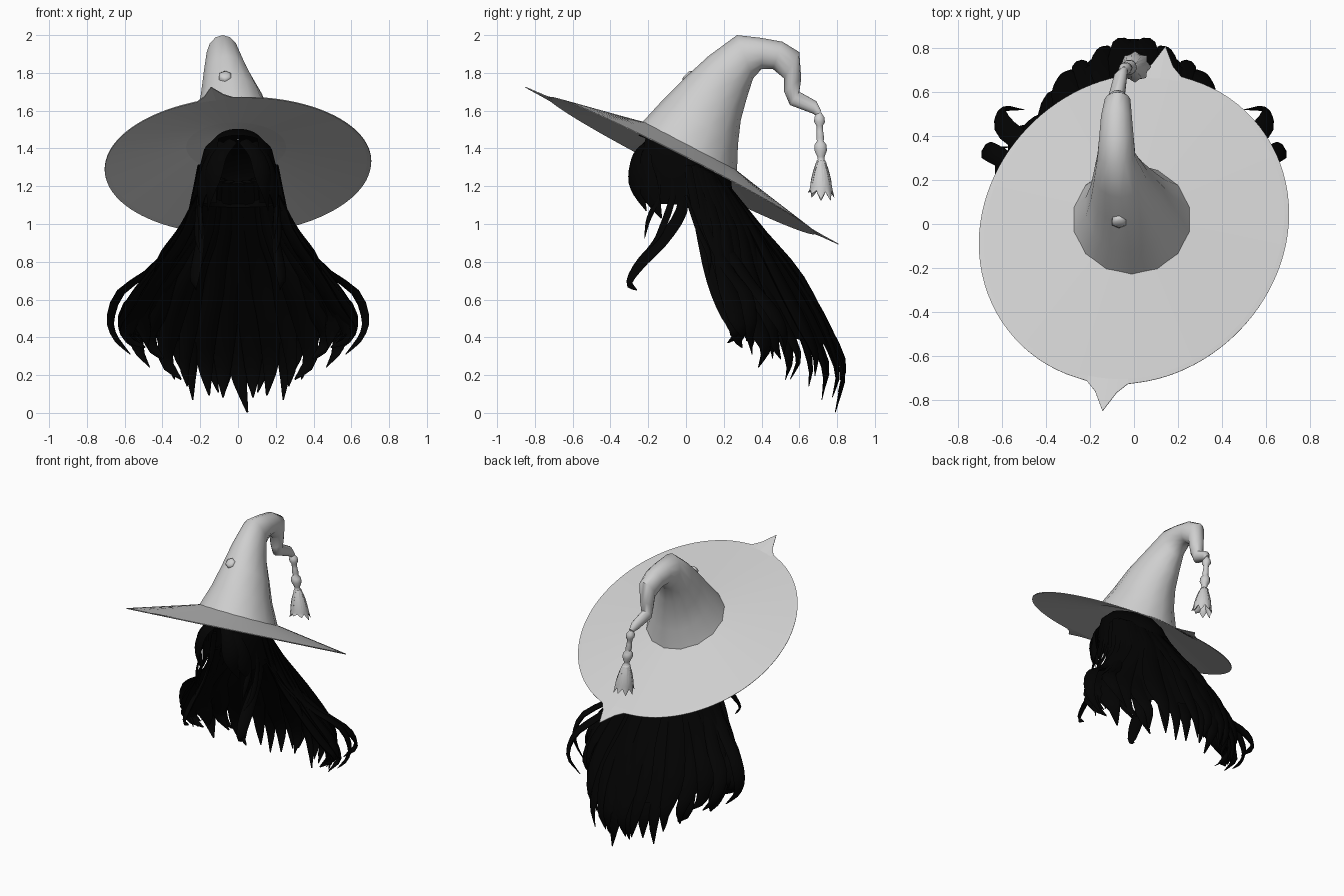
import bpy, math, random
from mathutils import Vector

if "Cube" in bpy.data.objects:
    bpy.data.objects.remove(bpy.data.objects["Cube"])

random.seed(4)
TAU = 2 * math.pi


def material(name, c):
    m = bpy.data.materials.new(name)
    m.diffuse_color = (c, c, c, 1)
    m.use_nodes = True
    m.node_tree.nodes["Principled BSDF"].inputs["Base Color"].default_value = m.diffuse_color
    return m


HAT = material("hat_grey", 0.62)
HAIR = material("hair_black", 0.0007)


def make(name, verts, faces, mat, angle=50):
    me = bpy.data.meshes.new(name)
    me.from_pydata([tuple(v) for v in verts], [], faces)
    me.materials.append(mat)
    me.shade_smooth()
    me.set_sharp_from_angle(angle=math.radians(angle))
    ob = bpy.data.objects.new(name, me)
    bpy.context.collection.objects.link(ob)
    return ob


def grid_faces(rows, n, closed=True, off=0):
    return [(off + r * n + i, off + r * n + (i + 1) % n,
             off + (r + 1) * n + (i + 1) % n, off + (r + 1) * n + i)
            for r in range(rows - 1) for i in range(n if closed else n - 1)]


def loft(rings, off=0):
    """Closed tube through rings of equal length, with end caps."""
    n = len(rings[0])
    f = grid_faces(len(rings), n, True, off)
    f.append(tuple(off + i for i in reversed(range(n))))
    f.append(tuple(off + (len(rings) - 1) * n + i for i in range(n)))
    return [p for r in rings for p in r], f


def spline(pts, t):
    """Catmull-Rom point at t in 0..1."""
    p = [Vector(q) for q in pts]
    p = [2 * p[0] - p[1]] + p + [2 * p[-1] - p[-2]]
    s = min(t, 0.9999) * (len(p) - 3)
    i = int(s)
    f = s - i
    a, b, c, d = p[i:i + 4]
    return 0.5 * (2 * b + (c - a) * f + (2 * a - 5 * b + 4 * c - d) * f * f
                  + (3 * b - a - 3 * c + d) * f ** 3)


# Crown: each section is front (y, z), back (y, z), centre x, half width
sections = [
    (-.23, 1.54, .27, 1.28, -.01, .27), (-.12, 1.66, .275, 1.42, -.02, .205),
    (0, 1.78, .29, 1.55, -.035, .165), (.12, 1.89, .32, 1.66, -.06, .125),
    (.27, 2.0, .355, 1.77, -.08, .088), (.40, 1.985, .40, 1.82, -.08, .08),
    (.51, 1.965, .46, 1.82, -.08, .072), (.60, 1.91, .52, 1.77, -.075, .06),
    (.61, 1.77, .52, 1.70, -.075, .045), (.60, 1.70, .55, 1.63, -.08, .038),
    (.69, 1.65, .67, 1.585, -.06, .03), (.715, 1.60, .695, 1.57, -.045, .015)]


def section_ring(s, n):
    f, b = Vector((s[4], s[0], s[1])), Vector((s[4], s[2], s[3]))
    return [(f + b) / 2 + (f - b) / 2 * math.cos(TAU * i / n)
            + Vector((s[5] * math.sin(TAU * i / n), 0, 0)) for i in range(n)]


v, f = loft([section_ring(s, 14) for s in sections])
make("crown", v, f[:-2] + f[-1:], HAT)

# Brim: shallow tilted cone, oval along a diagonal, with a pointed tip at front and back
N = 96
rings = [[], [], [], []]
for i in range(N):
    a = math.radians(80.2) + TAU * i / N
    d = min(i % 48, 48 - i % 48) / 48 * math.pi
    base = 0.702 + 0.035 * math.cos(2 * a - math.pi / 2)
    tip = base + 0.128 * max(0, 1 - d / 0.15) ** 2
    for ring, r, lift in ((rings[0], tip, 0), (rings[1], base * 0.97, 0.006)):
        x, y = r * math.cos(a), r * math.sin(a) - 0.022
        ring.append((x, y, 1.298 - 0.515 * y + 0.08 * x + lift))
    for ring, rx, ry, z in ((rings[2], .265, .25, 1.42), (rings[3], .06, .06, 1.47)):
        x, y = rx * math.cos(a) - 0.01, ry * math.sin(a) + 0.02
        ring.append((x, y, z - 0.52 * y))
v, f = loft(rings)
brim = make("brim", v, f[:-2] + f[-1:], HAT)
brim.data.shade_flat()
sol = brim.modifiers.new("thickness", 'SOLIDIFY')
sol.thickness = 0.005
sol.offset = 0

# Button on the crown front
bn = Vector((0, -0.7, 0.71))
bu = Vector((1, 0, 0))
bw = bn.cross(bu)
rings = [[Vector((-.068, .012, 1.78)) + bn * h + (bu * math.cos(TAU * i / 6 + .5)
          + bw * math.sin(TAU * i / 6 + .5)) * r for i in range(6)]
         for r, h in ((.036, -.03), (.036, .008), (.022, .018))]
make("button", *loft(rings), HAT, 60)

# Tassel cord: turned profile of radius and height
prof = [(.012, 1.59), (.028, 1.565), (.03, 1.54), (.018, 1.52), (.018, 1.49), (.022, 1.455),
        (.018, 1.44), (.033, 1.42), (.035, 1.39), (.02, 1.355), (.018, 1.34), (.03, 1.325)]
rings = [[(-.045 + .12 * (1.59 - z) + r * math.cos(TAU * i / 10),
           .705 + .04 * (1.59 - z) + r * math.sin(TAU * i / 10), z) for i in range(10)]
         for r, z in prof]
make("tassel_cord", *loft(rings), HAT)


def lock(pts, w, flat=0.35, steps=14, out=None, n=6):
    """Rings of a flattened strand that tapers to a point along a path."""
    rings = []
    for k in range(steps + 1):
        t = k / steps
        p = spline(pts, t)
        tan = (spline(pts, min(1, t + .02)) - spline(pts, max(0, t - .02))).normalized()
        o = Vector(out) if out else Vector((p.x, p.y + 0.05, 0.15))
        side = tan.cross(o)
        side = side.normalized() if side.length > 1e-5 else Vector((1, 0, 0))
        up = side.cross(tan)
        ww = w * (0.55 + 0.45 * min(1, 2 * t)) * max(0.03, min(1, (1 - t) * 2.6)) ** 0.8
        rings.append([p + side * ww * math.cos(TAU * i / n)
                      + up * ww * flat * math.sin(TAU * i / n) for i in range(n)])
    return rings


def strands(name, paths, mat):
    verts, faces = [], []
    for pts, w, out in paths:
        v, f = loft(lock(pts, w, out=out), len(verts))
        verts += v
        faces += f
    return make(name, verts, faces, mat)


# Tassel brush: ring of flaring strands
brush = []
for i in range(8):
    a = TAU * i / 8
    c, s = math.cos(a), math.sin(a)
    tip = 1.12 + random.uniform(0, .05)
    brush.append(([(-.013 + .1 * (1.335 - z) + r * c, .715 + r * s, z)
                   for r, z in ((.014, 1.335), (.034, 1.27), (.05, 1.19), (.07, tip))],
                  .034, (c, s, .01)))
strands("tassel_brush", brush, HAT)

# Hair cap: shell on the head, open over the face
cap = [(.03, 1.44, .4), (.6, 1.43, .42), (.9, 1.365, .41), (1, 1.29, .27),
       (1.02, 1.2, .14), (1.0, 1.1, .05)]
M = 32
verts, faces = [], []
for sc, z, tilt in cap:
    for i in range(M):
        a = TAU * i / M
        y = -.02 + .26 * sc * math.sin(a)
        verts.append((.205 * sc * math.cos(a), y, z - tilt * y))
for q in grid_faces(len(cap), M):
    c = sum((Vector(verts[i]) for i in q), Vector()) / 4
    if not (c.y < -.12 and abs(c.x) < .1 and c.z < 1.42):
        faces.append(q)
make("hair_cap", verts, faces, HAIR)


def flow(u):
    """Path of the swept-back hair; u is -1 and 1 at the sides, 0 at the back."""
    s, c = math.sin(u * math.pi / 2), math.cos(u * math.pi / 2)
    e = abs(c) ** 2.3
    return [(.2 * s, .04 + .16 * c, 1.32 - .1 * c), (.27 * s, .1 + .28 * c, .99),
            (.45 * s, .19 + .39 * e, .73), (.58 * s, .25 + .48 * e, .52 - .04 * e),
            (.61 * s, .29 + .54 * e, .41 - .18 * e), (.55 * s, .28 + .55 * e, .35 - .28 * e)]


# Hair sheet: continuous surface under the locks
U, V = 41, 14
verts = [spline(flow(-1 + 2 * i / (U - 1)), .7 * k / (V - 1))
         for k in range(V) for i in range(U)]
make("hair_sheet", verts, grid_faces(V, U, False), HAIR)


def mirrored(paths):
    return paths + [([(-x, y, z) for x, y, z in p], w, o) for p, w, o in paths]


# Back locks: a longer centre lock and two layers of jittered strands
mid = flow(0)
mid[-1] = (.05, .79, .003)
paths = [(mid, .08, None)]
for layer, count in ((0, 10), (1, 8)):
    for i in range(count):
        u = (i + .5) / count
        drop = random.uniform(-.04, .06)
        p = []
        for k, (x, y, z) in enumerate(flow(u)):
            j = .012 * k
            p.append((x * (1 - .04 * layer) + random.uniform(-j, j) * .6,
                      y - .035 * layer + random.uniform(-j, j) * .4,
                      z + drop * k / 5 + random.uniform(-j, j) * .25))
        paths.append((p, random.uniform(.05, .075), None))
strands("back_locks", paths[:1] + mirrored(paths[1:]), HAIR)

# Side curls, sweeping outward and hooking in at the ends
strands("side_curls", mirrored([
    ([(.22, .07, 1.12), (.32, .13, .93), (.46, .22, .76), (.62, .31, .64),
      (.675, .34, .5), (.65, .34, .4), (.57, .35, .31)], .045, None),
    ([(.2, .09, 1.1), (.31, .2, .9), (.45, .33, .7), (.59, .44, .56),
      (.6, .52, .42), (.5, .52, .31)], .05, None),
    ([(.2, .05, 1.12), (.29, .12, .9), (.44, .22, .7), (.57, .28, .55),
      (.58, .28, .43), (.52, .22, .37)], .045, None),
    ([(.22, 0, 1.15), (.31, .06, .98), (.41, .12, .84), (.45, .12, .73)], .016, None),
]), HAIR)

# Front locks: fringe around the face and two long hanging strands
strands("front_locks", mirrored([
    ([(.03, -.2, 1.44), (.1, -.26, 1.36), (.14, -.27, 1.22), (.16, -.21, 1.07)], .055, None),
    ([(.08, -.2, 1.43), (.15, -.22, 1.32), (.19, -.19, 1.17), (.2, -.13, 1.03)], .06, None),
    ([(.19, -.08, 1.3), (.21, -.07, 1.15), (.22, -.14, .95), (.2, -.22, .85)], .02, None),
    ([(.18, -.02, 1.25), (.2, -.02, 1.08), (.2, -.11, .93), (.22, -.24, .79),
      (.23, -.3, .69), (.22, -.26, .65)], .042, None),
    ([(.17, -.15, 1.3), (.2, -.15, 1.15), (.2, -.2, 1.02), (.19, -.22, .92)], .018, None),
]), HAIR)
